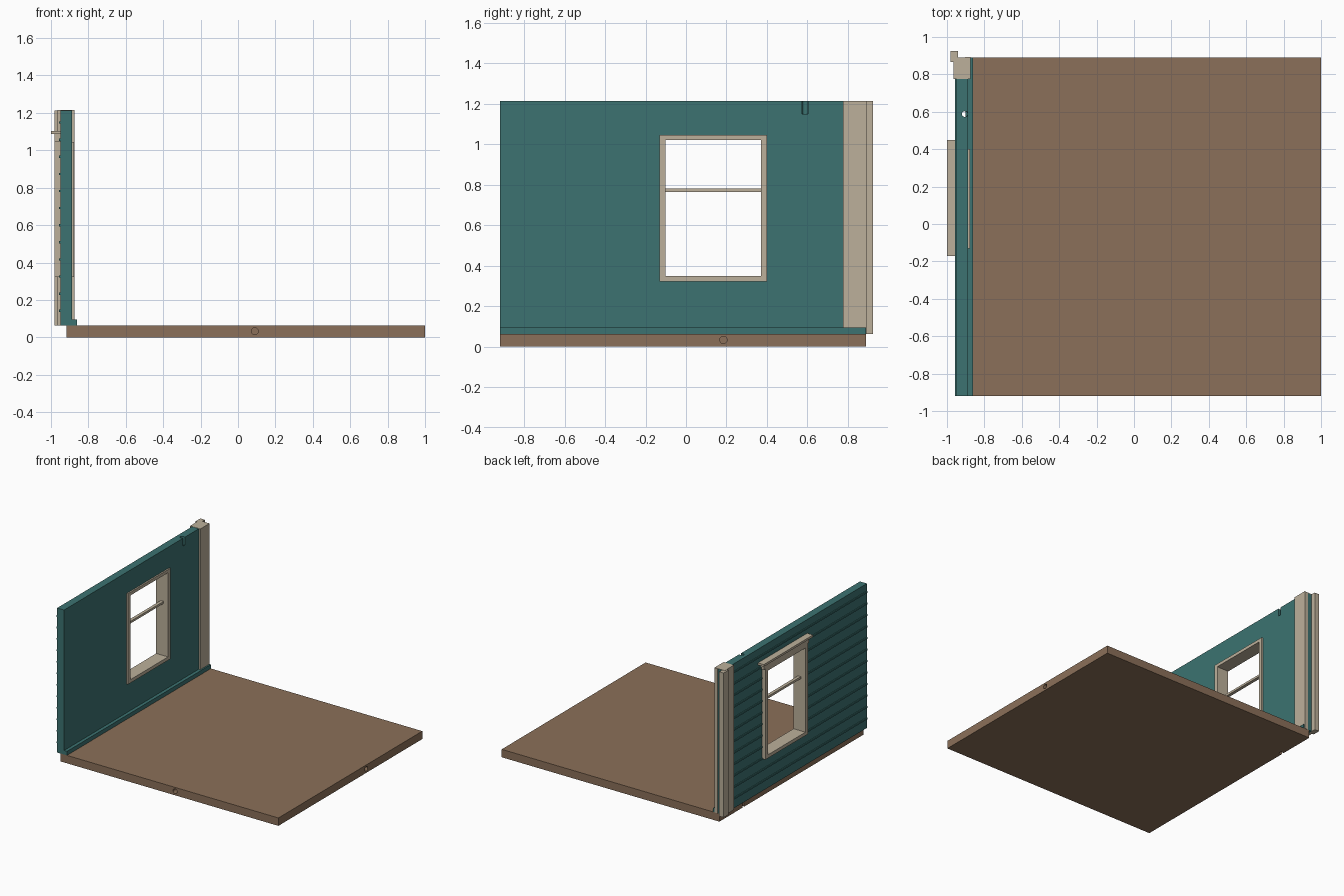
import bpy, math

if "Cube" in bpy.data.objects:
    bpy.data.objects.remove(bpy.data.objects["Cube"])


def material(name, rgb):
    m = bpy.data.materials.new(name)
    m.diffuse_color = (*rgb, 1)
    m.use_nodes = True
    m.node_tree.nodes["Principled BSDF"].inputs["Base Color"].default_value = m.diffuse_color
    return m


teal = material("teal paint", (0.045, 0.171, 0.165))
beige = material("beige trim", (0.503, 0.434, 0.328))
brown = material("brown floor", (0.258, 0.162, 0.100))


def box(name, x, y, z, mat=None):
    """Box from (min, max) ranges on each axis."""
    bpy.ops.mesh.primitive_cube_add(size=1, location=[sum(r) / 2 for r in (x, y, z)])
    o = bpy.context.object
    o.name = name
    o.scale = [r[1] - r[0] for r in (x, y, z)]
    bpy.ops.object.transform_apply(location=True, rotation=True, scale=True)
    if mat:
        o.data.materials.append(mat)
    return o


def rod(name, loc, radius, depth, rot=(0, 0, 0)):
    bpy.ops.mesh.primitive_cylinder_add(vertices=24, radius=radius, depth=depth,
                                        location=loc, rotation=rot)
    o = bpy.context.object
    o.name = name
    bpy.ops.object.transform_apply(location=True, rotation=True, scale=True)
    return o


def cut(target, *cutters):
    """Subtract the cutters, then remove them."""
    for c in cutters:
        mod = target.modifiers.new("cut", 'BOOLEAN')
        mod.operation = 'DIFFERENCE'
        mod.solver = 'EXACT'
        mod.object = c
        bpy.context.view_layer.objects.active = target
        bpy.ops.object.modifier_apply(modifier=mod.name)
        bpy.data.objects.remove(c)


FLOOR, TOP = 0.063, 1.213
FRONT, BACK, POST = -0.92, 0.89, 0.775
WIN_Y, WIN_Z = (-0.132, 0.40), (0.323, 1.045)
OPEN_Y, OPEN_Z = (-0.102, 0.371), (0.35, 1.02)
HOLE = (-0.905, 0.588)

# Floor slab with side peg holes and a wire hole at the wall
floor = box("floor", (-0.917, 1), (FRONT, BACK), (0, FLOOR), brown)
cut(floor,
    rod("front_hole", (0.09, FRONT, 0.033), 0.018, 0.16, (math.pi / 2, 0, 0)),
    rod("right_hole", (1, 0.185, 0.033), 0.018, 0.16, (0, math.pi / 2, 0)),
    rod("wire_hole", (*HOLE, 0.03), 0.015, 0.3))

# Wall with window opening, wire channel and a slot at the top
wall = box("wall", (-0.949, -0.888), (FRONT, BACK), (FLOOR, TOP), teal)
cut(wall,
    box("window_cutter", (-1.1, -0.8), (-0.12, 0.388), (0.335, 1.033)),
    rod("wire_channel", (*HOLE, 0.65), 0.015, 1.4),
    box("slot_cutter", (HOLE[0], -0.86), (HOLE[1] - 0.014, HOLE[1] + 0.014), (1.15, 1.3)))

box("baseboard", (-0.9, -0.862), (FRONT, BACK), (FLOOR, 0.095), teal)

# Siding ridges on the outside, interrupted by the window
for i in range(12):
    z = 0.142 + 0.0915 * i
    in_window = WIN_Z[0] < z < WIN_Z[1]
    spans = [(FRONT, WIN_Y[0]), (WIN_Y[1], POST)] if in_window else [(FRONT, POST)]
    for s in spans:
        box("siding_ridge", (-0.956, -0.945), s, (z - 0.006, z + 0.006), teal)

# Window frame, middle bar and stepped header
frame = box("window_frame", (-0.98, -0.876), WIN_Y, WIN_Z, beige)
cut(frame, box("opening_cutter", (-1.1, -0.8), OPEN_Y, OPEN_Z))
box("window_bar", (-0.94, -0.915), (OPEN_Y[0] - 0.01, OPEN_Y[1] + 0.01), (0.765, 0.782), beige)
box("window_header", (-0.98, -0.945), (-0.145, 0.418), (WIN_Z[1], 1.087), beige)
box("header_cap", (-1.0, -0.945), (-0.17, 0.45), (1.087, 1.104), beige)

# Corner post: inner and outer boards, interlocking lip and top cap
box("inner_post", (-0.903, -0.874), (POST, BACK + 0.002), (FLOOR, TOP), beige)
box("outer_post", (-0.965, -0.945), (POST, BACK + 0.002), (FLOOR, TOP), beige)
box("corner_lip", (-0.98, -0.94), (0.865, 0.925), (FLOOR, TOP), beige)
box("post_cap", (-0.965, -0.874), (POST, BACK), (TOP - 0.004, TOP + 0.002), beige)
